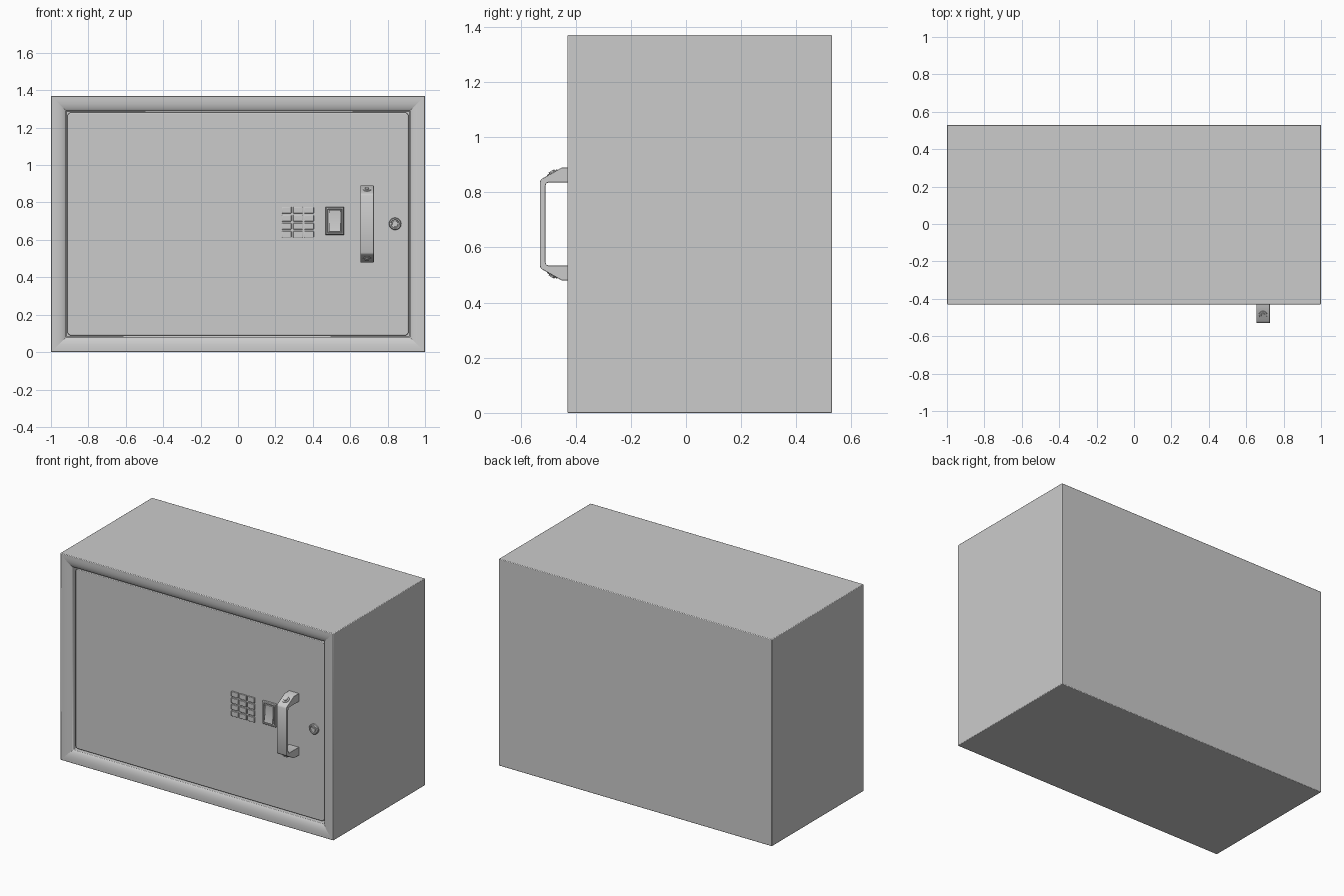
import bpy, bmesh, math
from mathutils import Matrix, Vector

if "Cube" in bpy.data.objects:
    bpy.data.objects.remove(bpy.data.objects["Cube"])

DOOR_Y = -0.40


def make(name, bm, bevel=0.0, segments=2):
    bmesh.ops.recalc_face_normals(bm, faces=bm.faces[:])
    me = bpy.data.meshes.new(name)
    bm.to_mesh(me)
    bm.free()
    ob = bpy.data.objects.new(name, me)
    bpy.context.collection.objects.link(ob)
    bpy.ops.object.select_all(action='DESELECT')
    ob.select_set(True)
    bpy.context.view_layer.objects.active = ob
    bpy.ops.object.shade_smooth_by_angle(angle=math.radians(35))
    if bevel:
        m = ob.modifiers.new("edge_bevel", 'BEVEL')
        m.width, m.segments = bevel, segments
        m.limit_method, m.angle_limit = 'ANGLE', math.radians(50)
    return ob


def box(name, x, y, z, bevel=0.0):
    """Box from (min, max) ranges."""
    bm = bmesh.new()
    size = [b - a for a, b in (x, y, z)]
    mid = [(a + b) / 2 for a, b in (x, y, z)]
    bmesh.ops.create_cube(bm, size=1, matrix=Matrix.Translation(mid) @ Matrix.Diagonal((*size, 1)))
    return make(name, bm, bevel)


def rings(name, x, z, steps, bevel=0.0):
    """Loft of rectangles; steps are (inset, y). Both ends are capped."""
    bm = bmesh.new()
    loops = []
    for i, y in steps:
        loops.append([bm.verts.new((px, y, pz)) for px, pz in (
            (x[0] + i, z[0] + i), (x[1] - i, z[0] + i),
            (x[1] - i, z[1] - i), (x[0] + i, z[1] - i))])
    for a, b in zip(loops, loops[1:]):
        for k in range(4):
            n = (k + 1) % 4
            bm.faces.new((a[k], a[n], b[n], b[k]))
            bm.edges.get((a[k], b[k])).smooth = False
    bm.faces.new(loops[0])
    bm.faces.new(loops[-1])
    return make(name, bm, bevel)


def disc(name, centre, normal, radius, depth, top=None, sides=24):
    bm = bmesh.new()
    rot = Vector(normal).to_track_quat('Z', 'Y').to_matrix().to_4x4()
    bmesh.ops.create_cone(bm, cap_ends=True, segments=sides, radius1=radius,
                          radius2=radius if top is None else top, depth=depth,
                          matrix=Matrix.Translation(centre) @ rot)
    return make(name, bm)


# Cabinet with mitred, rounded front frame and door recess
rings("cabinet_body", (-1, 1), (0, 1.37), [
    (0, 0.53), (0, -0.43), (0.02, -0.43), (0.04, -0.428), (0.056, -0.424),
    (0.07, -0.418), (0.08, -0.411), (0.08, -0.375)], 0.004)

# Door panel: round the four vertical-plane corners, then soften the front rim
bm = bmesh.new()
bmesh.ops.create_cube(bm, size=1, matrix=Matrix.Translation((0, DOOR_Y + 0.0125, 0.685))
                      @ Matrix.Diagonal((1.822, 0.025, 1.192, 1)))
corners = [e for e in bm.edges if abs(e.verts[0].co.y - e.verts[1].co.y) > 0.01]
bmesh.ops.bevel(bm, geom=corners, offset=0.018, segments=4, profile=0.5, affect='EDGES')
make("door_panel", bm, 0.004)

# Handle: side profile (y, z), mirrored about its middle and extruded in x
half = [(-0.39, 0.205), (-0.45, 0.205), (-0.519, 0.166), (-0.526, 0.161), (-0.53, 0.152)]
inner = [(-0.51, 0.138), (-0.507, 0.147), (-0.498, 0.151), (-0.39, 0.151)]
outline = half + [(y, -z) for y, z in half[::-1]] + [(y, -z) for y, z in inner[::-1]] + inner
bm = bmesh.new()
face = bm.faces.new([bm.verts.new((0.654, y, 0.685 + z)) for y, z in outline])
ext = bmesh.ops.extrude_face_region(bm, geom=[face])
bmesh.ops.translate(bm, vec=(0.072, 0, 0), verts=[v for v in ext['geom'] if isinstance(v, bmesh.types.BMVert)])
make("handle", bm, 0.002)

# Handle screws on the sloping feet
for label, s in (("upper", 1), ("lower", -1)):
    n = Vector((0, -0.039, 0.069 * s)).normalized()
    c = Vector((0.69, -0.4845, 0.685 + s * 0.1855))
    disc(label + "_screw_washer", c, n, 0.024, 0.006, 0.021)
    disc(label + "_screw_head", c + n * 0.004, n, 0.014, 0.008, 0.011, 6)

# Rocker switch: bezel with recess, and a two-facet rocker
rings("switch_bezel", (0.468, 0.566), (0.627, 0.777), [
    (0, -0.39), (0, -0.413), (0.004, -0.418), (0.011, -0.418), (0.014, -0.406)])
bm = bmesh.new()
profile = [(-0.40, 0.644), (-0.424, 0.644), (-0.413, 0.702), (-0.416, 0.760), (-0.40, 0.760)]
face = bm.faces.new([bm.verts.new((0.486, y, z)) for y, z in profile])
ext = bmesh.ops.extrude_face_region(bm, geom=[face])
bmesh.ops.translate(bm, vec=(0.062, 0, 0), verts=[v for v in ext['geom'] if isinstance(v, bmesh.types.BMVert)])
make("switch_rocker", bm, 0.002)

# Keypad: three columns by four rows of low buttons
for col in range(3):
    for row in range(4):
        x, z = 0.235 + col * 0.06, 0.613 + row * 0.043
        box(f"key_{row}_{col}", (x, x + 0.05), (-0.408, -0.39), (z, z + 0.034), 0.002)

# Key lock: stepped barrel with a raised ring and slot
bm = bmesh.new()
lathe = [(0.033, -0.39), (0.033, -0.410), (0.029, -0.415), (0.023, -0.415), (0.021, -0.409), (0, -0.409)]
pts = [bm.verts.new((0.84 + r, y, 0.686)) for r, y in lathe]
edges = [bm.edges.new(p) for p in zip(pts, pts[1:])]
bmesh.ops.spin(bm, geom=pts + edges, cent=(0.84, 0, 0.686), axis=(0, 1, 0), angle=math.tau, steps=32)
bmesh.ops.remove_doubles(bm, verts=bm.verts[:], dist=1e-5)
make("lock_barrel", bm)
disc("lock_cylinder", (0.84, -0.409, 0.686), (0, -1, 0), 0.017, 0.012, 0.015)
box("lock_key_slot", (0.837, 0.843), (-0.4165, -0.41), (0.675, 0.697))
